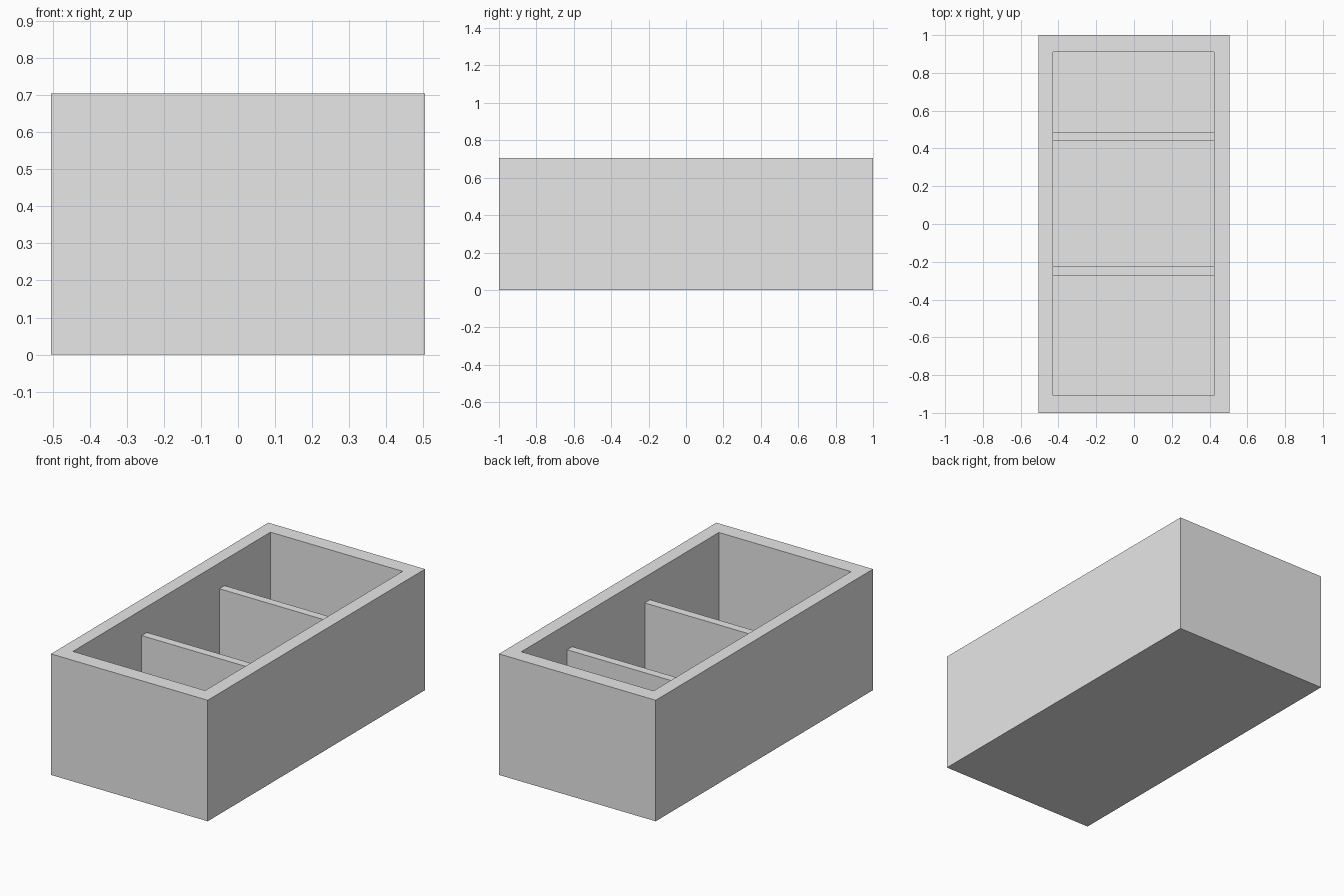
import bpy
import bmesh
from mathutils import Matrix, Vector

cube = bpy.data.objects.get("Cube")
if cube:
    bpy.data.objects.remove(cube, do_unlink=True)

# Single matte grey for the whole tray
grey = bpy.data.materials.new("light_grey")
grey.use_nodes = True
colour = (0.8, 0.8, 0.8, 1)
grey.diffuse_color = colour
grey.node_tree.nodes["Principled BSDF"].inputs["Base Color"].default_value = colour

# Outer size, cavity limits and heights
OUT_X, OUT_Y, TOP = 0.505, 1.0, 0.705
IN_X = (-0.428, 0.424)
IN_Y = (-0.908, 0.91)
FLOOR = 0.08
DIVIDER_TOP = 0.555


def box_mesh(bm, low, high):
    """Add a box spanning two opposite corners."""
    low, high = Vector(low), Vector(high)
    place = Matrix.Translation((low + high) / 2) @ Matrix.Diagonal((*(high - low), 1))
    return bmesh.ops.create_cube(bm, size=1, matrix=place)


def finish(name, bm):
    mesh = bpy.data.meshes.new(name)
    bm.to_mesh(mesh)
    bm.free()
    mesh.materials.append(grey)
    obj = bpy.data.objects.new(name, mesh)
    bpy.context.collection.objects.link(obj)
    return obj


# Open box: inset the top face to the cavity outline, then sink it to the floor
bm = bmesh.new()
box_mesh(bm, (-OUT_X, -OUT_Y, 0), (OUT_X, OUT_Y, TOP))
top = max(bm.faces, key=lambda f: f.calc_center_median().z)
bmesh.ops.inset_individual(bm, faces=[top], thickness=0.08)
for v in top.verts:
    v.co.x = IN_X[v.co.x > 0]
    v.co.y = IN_Y[v.co.y > 0]
sunk = bmesh.ops.extrude_discrete_faces(bm, faces=[top])["faces"][0]
for v in sunk.verts:
    v.co.z = FLOOR
bmesh.ops.recalc_face_normals(bm, faces=bm.faces)
finish("tray_body", bm)

# Two low dividers across the cavity
for name, y0, y1 in (("front_divider", -0.275, -0.226), ("back_divider", 0.44, 0.488)):
    bm = bmesh.new()
    box_mesh(bm, (IN_X[0], y0, FLOOR), (IN_X[1], y1, DIVIDER_TOP))
    finish(name, bm)
